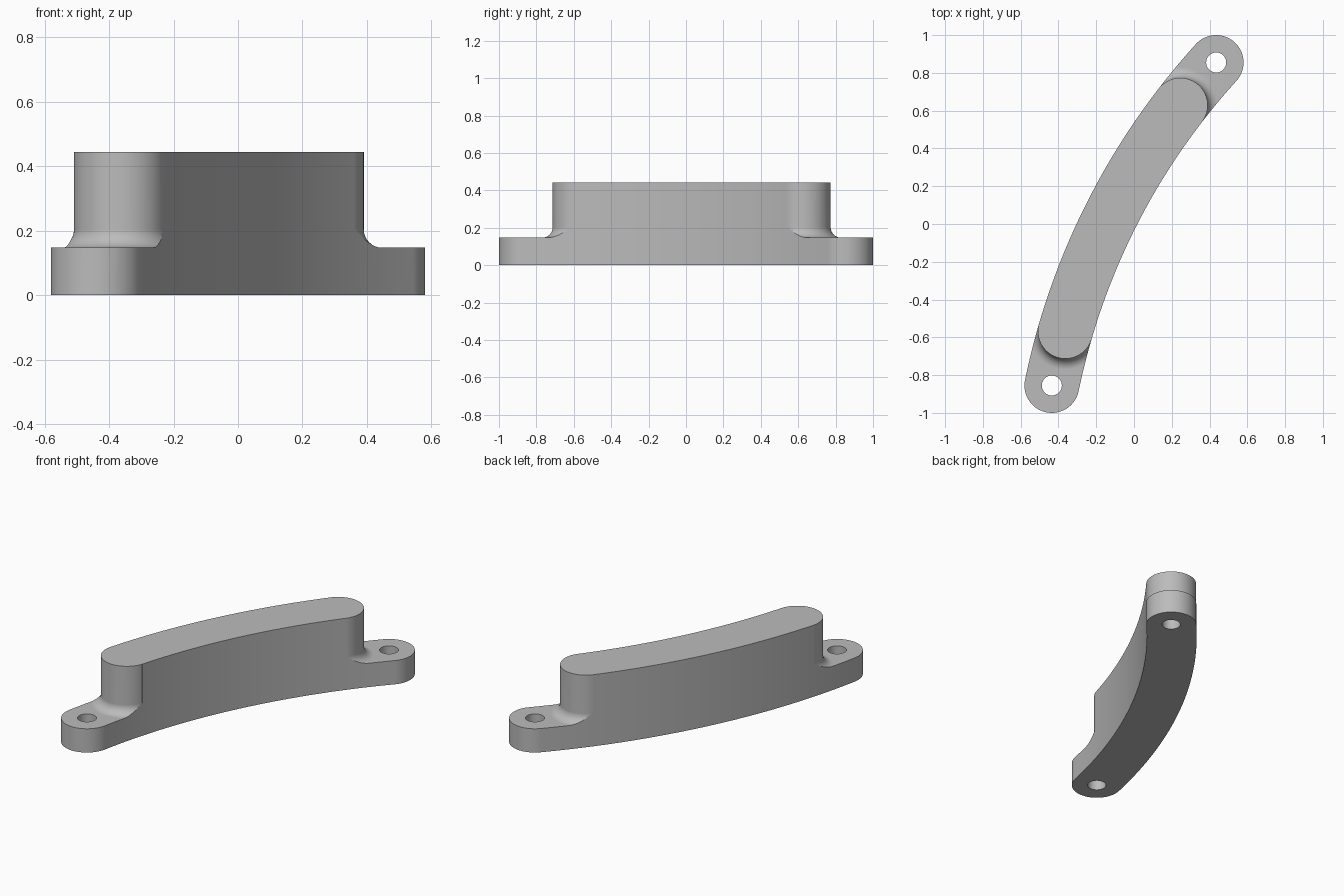
import bpy, bmesh
from math import pi, sin, cos, asin, atan2, hypot, radians

cube = bpy.data.objects.get("Cube")
if cube:
    bpy.data.objects.remove(cube, do_unlink=True)

# Main dimensions
END_X, END_Y = 0.435, 0.855        # lug hole centre
WIDTH = 0.145                      # half width of the curved bar
SAG = 0.129                        # bow of the centre line
BASE_H, TOP_H = 0.147, 0.443
FILLET, HOLE = 0.057, 0.053
half = hypot(END_X, END_Y)
R = (half ** 2 + SAG ** 2) / (2 * SAG)
mid = atan2(END_X, -END_Y)         # direction of the bow
cx, cy = (SAG - R) * cos(mid), (SAG - R) * sin(mid)
lug_t, block_t = asin(half / R), asin(0.671 / R)


def on_arc(t, offset=0):
    r = R + offset
    return cx + r * cos(mid - t), cy + r * sin(mid - t)


def cap(t, start, n=40):
    px, py = on_arc(t)
    return [(px + WIDTH * cos(start - pi * i / n), py + WIDTH * sin(start - pi * i / n))
            for i in range(1, n)]


def finish(bm, name):
    bmesh.ops.recalc_face_normals(bm, faces=bm.faces)
    mesh = bpy.data.meshes.new(name)
    bm.to_mesh(mesh)
    bm.free()
    ob = bpy.data.objects.new(name, mesh)
    bpy.context.collection.objects.link(ob)
    return ob


def prism(name, outline, z0, z1):
    bm = bmesh.new()
    face = bm.faces.new([bm.verts.new((x, y, z0)) for x, y in outline])
    top = bmesh.ops.extrude_face_region(bm, geom=[face])["geom"]
    bmesh.ops.translate(bm, vec=(0, 0, z1 - z0),
                        verts=[g for g in top if isinstance(g, bmesh.types.BMVert)])
    return finish(bm, name)


def end_cutter(side):
    """Clears the space above a lug, leaving a rounded block end with a fillet."""
    px, py = on_arc(side * block_t)
    forward = mid - side * block_t - side * pi / 2
    n = 8
    profile = [(WIDTH, 0.6)]
    for i in range(n + 1):
        a = pi / 2 * i / n
        profile.append((WIDTH + FILLET * (1 - cos(a)), BASE_H + FILLET * (1 - sin(a))))
    profile += [(0.6, BASE_H), (0.6, 0.6)]
    bm = bmesh.new()
    rings, steps, sweep = [], 48, radians(88)
    for s in range(steps + 1):
        a = forward - sweep + 2 * sweep * s / steps
        rings.append([bm.verts.new((px + r * cos(a), py + r * sin(a), z)) for r, z in profile])
    count = len(profile)
    for r0, r1 in zip(rings, rings[1:]):
        for i in range(count):
            j = (i + 1) % count
            bm.faces.new((r0[i], r0[j], r1[j], r1[i]))
    bm.faces.new(rings[0])
    bm.faces.new(rings[-1])
    return finish(bm, "end_cutter")


def hole_cutter(side):
    px, py = on_arc(side * lug_t)
    ring = [(px + HOLE * cos(2 * pi * i / 40), py + HOLE * sin(2 * pi * i / 40))
            for i in range(40)]
    return prism("hole_cutter", ring, -0.1, 0.3)


# Curved bar with round ends, at full height
N = 48
ts = [lug_t * (2 * i / N - 1) for i in range(N + 1)]
outline = [on_arc(t, WIDTH) for t in ts] + cap(lug_t, mid - lug_t)
outline += [on_arc(t, -WIDTH) for t in reversed(ts)] + cap(-lug_t, mid + lug_t - pi)
handle = prism("curved_handle", outline, 0, TOP_H)

# Cut the lugs and their screw holes
bpy.context.view_layer.objects.active = handle
for side in (-1, 1):
    for cutter in (end_cutter(side), hole_cutter(side)):
        cutter.hide_render = True
        mod = handle.modifiers.new("cut", "BOOLEAN")
        mod.operation, mod.solver, mod.object = "DIFFERENCE", "EXACT", cutter
        bpy.ops.object.modifier_apply(modifier=mod.name)
        bpy.data.objects.remove(cutter, do_unlink=True)

# Single grey finish
grey = bpy.data.materials.new("plain_grey")
grey.use_nodes = True
colour = (0.5, 0.5, 0.5, 1)
grey.diffuse_color = colour
grey.node_tree.nodes["Principled BSDF"].inputs["Base Color"].default_value = colour
handle.data.materials.clear()
handle.data.materials.append(grey)

# Smooth curved walls, crisp rims
bpy.ops.object.select_all(action="DESELECT")
handle.select_set(True)
bpy.ops.object.shade_smooth_by_angle(angle=radians(30))
weighted = handle.modifiers.new("weighted_normals", "WEIGHTED_NORMAL")
weighted.keep_sharp = True
